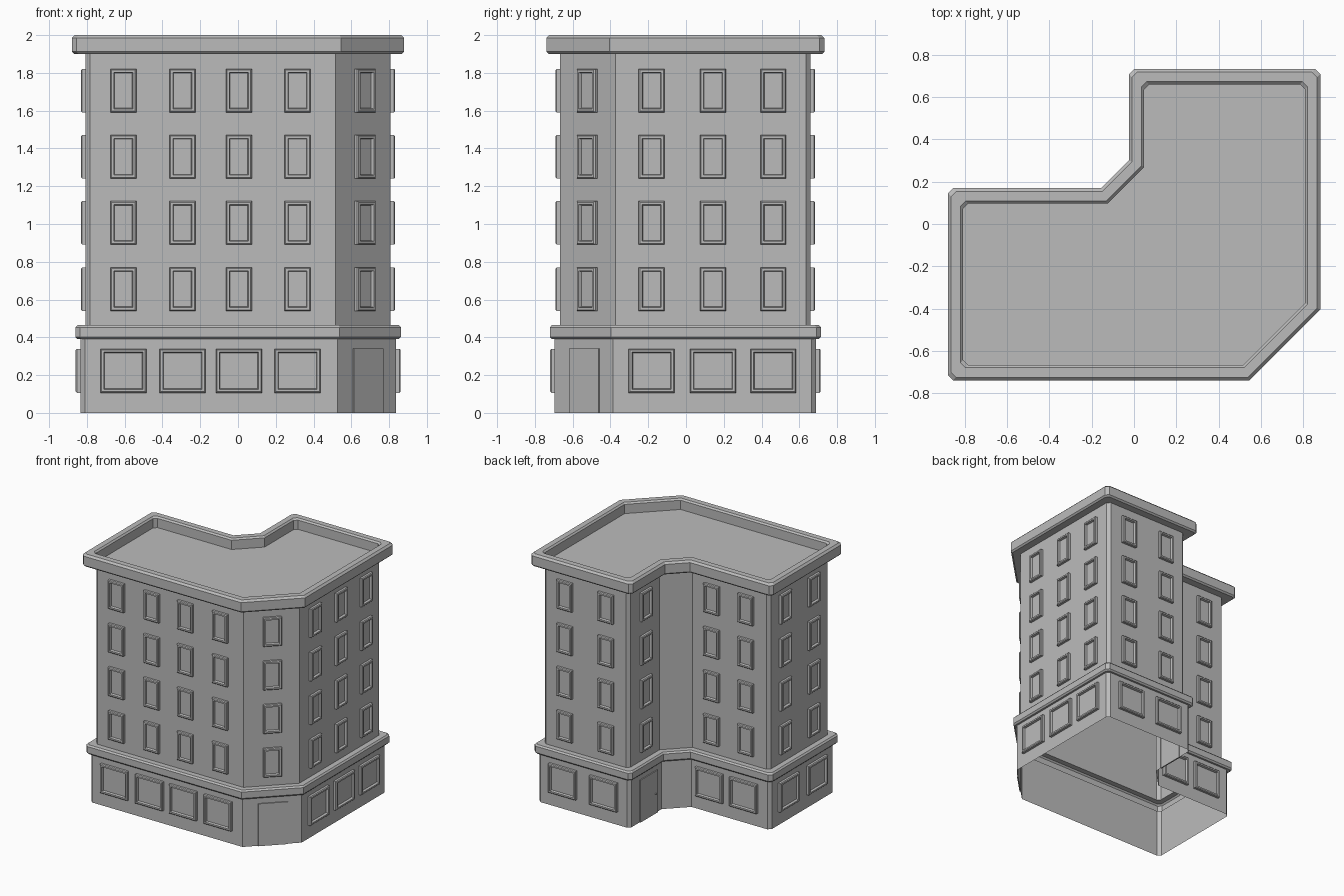
import bpy, bmesh
from mathutils import Vector

cube = bpy.data.objects.get("Cube")
if cube:
    bpy.data.objects.remove(cube)

stone = bpy.data.materials.new("grey_stone")
stone.use_nodes = True
GREY = (0.5, 0.5, 0.5, 1)
stone.diffuse_color = GREY
stone.node_tree.nodes["Principled BSDF"].inputs["Base Color"].default_value = GREY

# Footprint of the upper walls, counter-clockwise; True marks a bevelled corner
PLAN = [((-0.807, -0.667), True), ((0.515, -0.667), False),
        ((0.808, -0.374), False), ((0.808, 0.66), True),
        ((0.048, 0.66), True), ((0.048, 0.27), False),
        ((-0.125, 0.097), False), ((-0.807, 0.097), True)]
BEVEL = 0.024
GROUND_OUT = 0.028


def outline(dist):
    """Footprint pushed outwards by dist, with its square corners cut."""
    pts = [Vector(p) for p, _ in PLAN]
    ring = []
    for i, p in enumerate(pts):
        d1 = (p - pts[i - 1]).normalized()
        d2 = (pts[(i + 1) % len(pts)] - p).normalized()
        n1, n2 = Vector((d1.y, -d1.x)), Vector((d2.y, -d2.x))
        q = p + (n1 + n2) * (dist / (1 + n1.dot(n2)))
        ring += [q - d1 * BEVEL, q + d2 * BEVEL] if PLAN[i][1] else [q]
    return ring


def finish(name, bm):
    mesh = bpy.data.meshes.new(name)
    bm.to_mesh(mesh)
    bm.free()
    mesh.materials.append(stone)
    obj = bpy.data.objects.new(name, mesh)
    bpy.context.collection.objects.link(obj)
    return obj


def loft(name, rings, cap=False):
    """Skin a list of equal rings of 3D points."""
    bm = bmesh.new()
    loops = [[bm.verts.new(p) for p in ring] for ring in rings]
    n = len(loops[0])
    for a, b in zip(loops, loops[1:]):
        for i in range(n):
            j = (i + 1) % n
            bm.faces.new((a[i], a[j], b[j], b[i]))
    if cap:
        bm.faces.new(loops[-1])
    return finish(name, bm)


def storey(name, profile, cap=False):
    """Sweep an (offset, height) profile around the footprint."""
    return loft(name, [[(p.x, p.y, z) for p in outline(d)] for d, z in profile], cap)


def panel(name, pos, normal, z, width, height, profile):
    """Rectangular fitting on a wall; profile is (inset, depth) steps."""
    n = Vector((*normal, 0)).normalized()
    side = Vector((-n.y, n.x, 0))
    up = Vector((0, 0, 1))
    base = Vector((*pos, z))
    rings = []
    for inset, depth in profile:
        w, h = width / 2 - inset, height / 2 - inset
        rings.append([base + n * depth + side * (w * sx) + up * (h * sz)
                      for sx, sz in ((-1, -1), (1, -1), (1, 1), (-1, 1))])
    return loft(name, rings, True)


# Building shell, open underneath
storey("ground_floor_walls", [(GROUND_OUT, 0), (GROUND_OUT, 0.39)])
storey("ledge", [(GROUND_OUT, 0.39), (0.043, 0.39), (0.054, 0.402),
                 (0.054, 0.453), (0.043, 0.465), (0, 0.465)])
storey("upper_walls", [(0, 0.465), (0, 1.9)])
storey("cornice", [(0, 1.9), (0.06, 1.9), (0.072, 1.912), (0.072, 1.985),
                   (0.057, 2), (0.012, 2), (0, 1.988), (0, 1.915)])
storey("roof", [(0, 1.915), (0.0, 1.914)], True)

# Window frames with a recessed pane
FRAME = [(0, 0), (0, 0.018), (0.006, 0.024), (0.018, 0.024), (0.022, 0.006)]
DOOR = [(0, -0.002), (0, 0.008)]
ROWS = [0.655, 1.006, 1.356, 1.706]

# Walls: name, outward normal, window centres on the wall
WALLS = [
    ("front", (0, -1), [(x, -0.667) for x in (-0.607, -0.294, 0.005, 0.315)]),
    ("left_side", (1, 0), [(0.808, y) for y in (-0.182, 0.143, 0.462)]),
    ("back", (0, 1), [(x, 0.66) for x in (0.61, 0.245)]),
    ("rear_wing", (0, 1), [(x, 0.097) for x in (-0.3, -0.605)]),
    ("right_side", (-1, 0), [(-0.807, y) for y in (-0.1, -0.46)]),
    ("corner", (1, -1), [(0.666, -0.516)]),
    ("courtyard", (-1, 0), [(0.048, 0.45)]),
]

for wall, normal, spots in WALLS:
    out = Vector(normal).normalized()
    for pos in spots:
        for z in ROWS:
            panel(wall + "_window", pos, normal, z, 0.137, 0.23, FRAME)
        ground = Vector(pos) + out * GROUND_OUT
        if wall in ("corner", "courtyard"):
            panel(wall + "_door", ground, normal, 0.17, 0.22, 0.34, DOOR)
        else:
            panel(wall + "_shop_window", ground, normal, 0.223, 0.243, 0.233, FRAME)

# Courtyard door knob
bm = bmesh.new()
bmesh.ops.create_icosphere(bm, subdivisions=1, radius=0.008)
knob = finish("door_knob", bm)
knob.location = (0.008, 0.37, 0.16)
